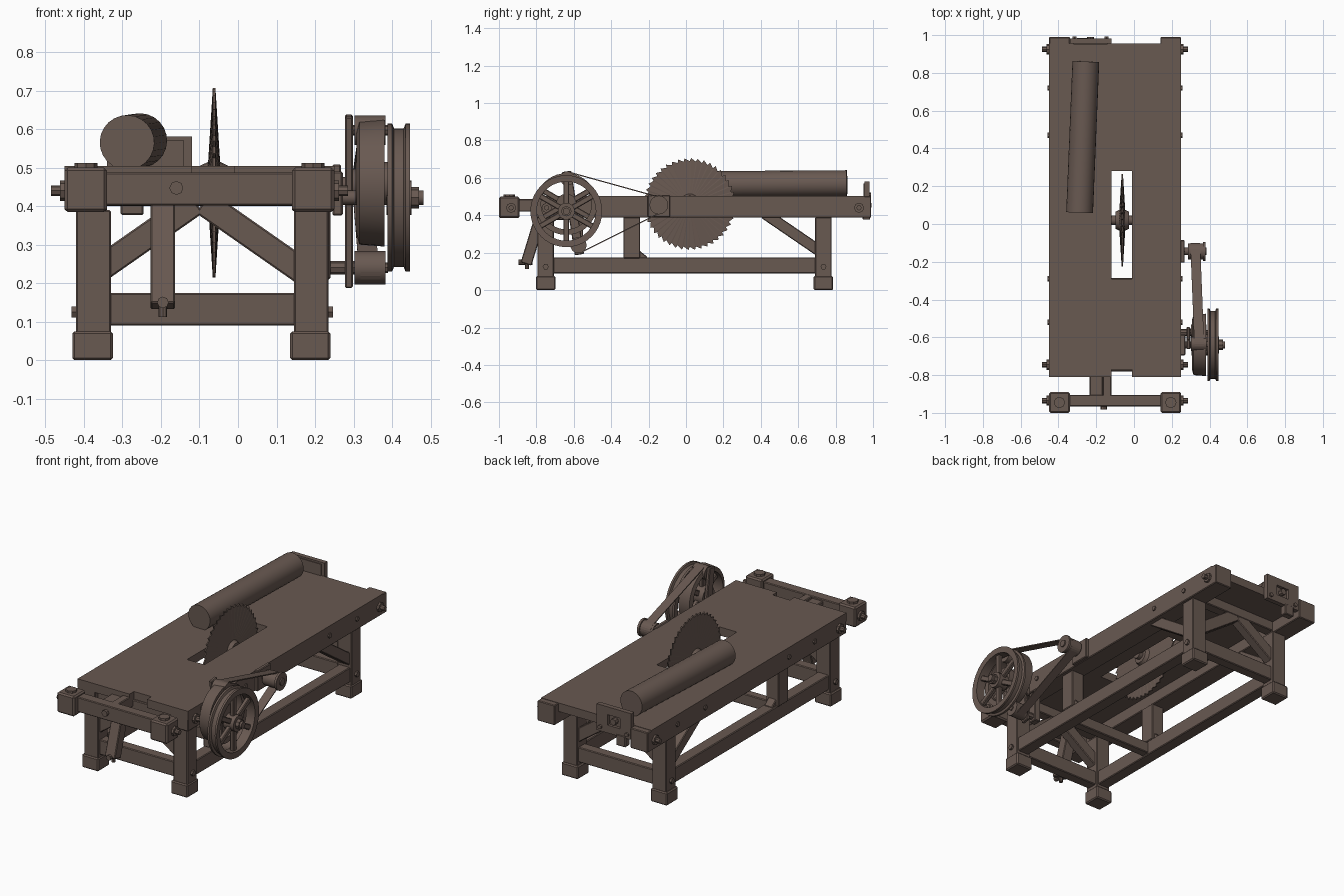
import bpy, bmesh, math
from mathutils import Vector
from mathutils.geometry import convex_hull_2d

cube = bpy.data.objects.get("Cube")
if cube:
    bpy.data.objects.remove(cube)

wood = bpy.data.materials.new("weathered_brown")
wood.use_nodes = True
colour = (0.14, 0.10, 0.083, 1)
wood.diffuse_color = colour
wood.node_tree.nodes["Principled BSDF"].inputs["Base Color"].default_value = colour


def finish(name, bm, smooth=False, bevel=0):
    bmesh.ops.recalc_face_normals(bm, faces=bm.faces)
    mesh = bpy.data.meshes.new(name)
    bm.to_mesh(mesh)
    bm.free()
    obj = bpy.data.objects.new(name, mesh)
    bpy.context.collection.objects.link(obj)
    mesh.materials.append(wood)
    if bevel:
        mod = obj.modifiers.new("worn_edges", "BEVEL")
        mod.width = bevel
        mod.segments = 1
    if smooth:
        bpy.ops.object.select_all(action="DESELECT")
        obj.select_set(True)
        bpy.context.view_layer.objects.active = obj
        bpy.ops.object.shade_smooth_by_angle(angle=math.radians(40))
    return obj


def box(name, x, y, z, bevel=0.004):
    """Box from its (low, high) extent on each axis."""
    bm = bmesh.new()
    bmesh.ops.create_cube(bm, size=1)
    for v in bm.verts:
        v.co = Vector([(a + b) / 2 + c * (b - a) for (a, b), c in zip((x, y, z), v.co)])
    return finish(name, bm, bevel=bevel)


def beam(name, a, b, width, depth, side):
    """Beam between two points; width runs along the side direction."""
    a, b, side = Vector(a), Vector(b), Vector(side)
    up = (b - a).cross(side).normalized()
    bm = bmesh.new()
    ends = []
    for p in (a, b):
        ends.append([bm.verts.new(p + side * width / 2 * i + up * depth / 2 * j)
                     for i, j in ((-1, -1), (1, -1), (1, 1), (-1, 1))])
    for ring_verts in ends:
        bm.faces.new(ring_verts)
    for k in range(4):
        n = (k + 1) % 4
        bm.faces.new((ends[0][k], ends[0][n], ends[1][n], ends[1][k]))
    return finish(name, bm, bevel=0.004)


def rod(name, a, b, r, sides=20, r2=None):
    a, b = Vector(a), Vector(b)
    bm = bmesh.new()
    bmesh.ops.create_cone(bm, cap_ends=True, segments=sides, radius1=r,
                          radius2=r if r2 is None else r2, depth=(b - a).length)
    rot = Vector((0, 0, 1)).rotation_difference(b - a).to_matrix()
    for v in bm.verts:
        v.co = rot @ v.co + (a + b) / 2
    return finish(name, bm, smooth=sides > 8)


def ring(name, profile, y, z, steps=40):
    """Closed (x, radius) profile turned about an axis along x."""
    bm = bmesh.new()
    rows = []
    for s in range(steps):
        t = math.tau * s / steps
        rows.append([bm.verts.new((x, y + r * math.cos(t), z + r * math.sin(t)))
                     for x, r in profile])
    for s in range(steps):
        p, q = rows[s], rows[(s + 1) % steps]
        for k in range(len(profile)):
            n = (k + 1) % len(profile)
            bm.faces.new((p[k], p[n], q[n], q[k]))
    return finish(name, bm, smooth=True)


MID = -0.10
SIDES = (("right", -0.45, -0.34, -1), ("left", 0.14, 0.25, 1))

# Table top: flush planks around the saw slot, with a notch at the front
for name, x, y in (("right", (-0.45, -0.12), (-0.81, 0.955)),
                   ("left", (-0.01, 0.25), (-0.81, 0.955)),
                   ("back", (-0.12, -0.01), (0.28, 0.955)),
                   ("front", (-0.12, -0.01), (-0.77, -0.29))):
    box(f"top_plank_{name}", x, y, (0.455, 0.504), 0)

# Side frames: rail, legs, feet, stretcher, post and brace
for side, lo, hi, sign in SIDES:
    box(f"rail_{side}", (lo, hi), (-0.81, 0.99), (0.387, 0.502))
    box(f"vise_block_{side}", (lo, hi), (-1.0, -0.89), (0.385, 0.5), 0.008)
    leg_lo, leg_hi = (lo + 0.03, hi + 0.01) if sign < 0 else (lo + 0.005, hi - 0.015)
    outer = leg_lo if sign < 0 else leg_hi
    mid = (leg_lo + leg_hi) / 2
    for end, y in (("front", -0.75), ("back", 0.735)):
        box(f"{end}_leg_{side}", (leg_lo, leg_hi), (y - 0.044, y + 0.044), (0.06, 0.39))
        box(f"{end}_foot_{side}", (leg_lo - 0.01, leg_hi + 0.005),
            (y - 0.052, y + 0.052), (0, 0.075), 0.006)
        rod(f"{end}_leg_bolt_{side}", (outer, y, 0.125), (outer + sign * 0.012, y, 0.125), 0.016, 6)
    box(f"stretcher_{side}", (mid - 0.035, mid + 0.035), (-0.72, 0.70), (0.09, 0.175))
    box(f"middle_post_{side}", (mid - 0.04, mid + 0.04), (-0.335, -0.245), (0.17, 0.39))
    beam(f"post_gusset_{side}", (mid, -0.265, 0.205), (mid, -0.215, 0.165), 0.05, 0.03, (1, 0, 0))
    beam(f"side_brace_{side}", (mid, 0.72, 0.205), (mid, 0.42, 0.41), 0.065, 0.06, (1, 0, 0))

    # Bolts along the outside of the rails
    face = lo if sign < 0 else hi
    for y in (-0.935, -0.745, 0.925):
        rod(f"rail_washer_{side}", (face, y, 0.44), (face + sign * 0.012, y, 0.44), 0.027, 8)
        rod(f"rail_bolt_{side}", (face, y, 0.44), (face + sign * 0.036, y, 0.44), 0.014, 8)
    for y in (-0.52, -0.29, 0.47, 0.72):
        rod(f"rail_peg_{side}", (face, y, 0.45), (face + sign * 0.007, y, 0.45), 0.014, 6)
    top = (lo + hi) / 2
    rod(f"vise_peg_{side}", (top, -0.945, 0.5), (top, -0.945, 0.512), 0.03, 8)

# Cross members and diagonal braces at both ends
for end, y in (("front", -0.75), ("back", 0.735)):
    box(f"{end}_cross_stretcher", (-0.35, 0.16), (y - 0.03, y + 0.03), (0.09, 0.175))
    box(f"{end}_top_cross", (-0.35, 0.15), (y - 0.03, y + 0.03), (0.40, 0.46))
    for sign in (-1, 1):
        beam(f"{end}_brace", (MID + sign * 0.275, y, 0.225),
             (MID + sign * 0.01, y, 0.41), 0.055, 0.068, (0, 1, 0))
box("middle_cross_stretcher", (-0.35, 0.16), (-0.335, -0.285), (0.10, 0.165))

# Front vise bar, tongue and hanging lever
box("vise_bar", (-0.35, 0.15), (-0.965, -0.905), (0.402, 0.487))
rod("vise_bar_bolt", (-0.16, -0.955, 0.447), (-0.16, -0.982, 0.447), 0.018, 8)
box("vise_tongue", (-0.165, -0.12), (-0.96, -0.76), (0.42, 0.486))
beam("hanging_lever", (-0.195, -0.77, 0.42), (-0.195, -0.855, 0.14), 0.064, 0.06, (1, 0, 0))
rod("lever_pin", (-0.195, -0.895, 0.15), (-0.195, -0.82, 0.15), 0.015, 8)
rod("lever_tip", (-0.195, -0.85, 0.112), (-0.195, -0.85, 0.16), 0.011, 8)
box("lever_hinge", (-0.235, -0.165), (-0.92, -0.77), (0.42, 0.475))

# Back stop: a slotted plate with a latch and a peg below
for x, z in (((-0.34, -0.12), (0.535, 0.58)), ((-0.34, -0.12), (0.43, 0.475)),
             ((-0.34, -0.27), (0.47, 0.54)), ((-0.19, -0.12), (0.47, 0.54))):
    box("back_stop", x, (0.955, 0.982), z, 0)
box("back_stop_backing", (-0.32, -0.14), (0.95, 0.965), (0.44, 0.57), 0)
rod("back_stop_latch", (-0.23, 0.96, 0.505), (-0.23, 0.99, 0.505), 0.018, 8)
box("back_stop_peg", (-0.305, -0.245), (0.945, 0.985), (0.377, 0.44))
for x in (-0.315, -0.145):
    rod("back_stop_bolt", (x, 0.975, 0.455), (x, 0.992, 0.455), 0.012, 6)

# Log waiting on the table
rod("log", (-0.288, 0.06, 0.565), (-0.255, 0.86, 0.57), 0.071, 24)

# Toothed saw blade, thick at the hub and thin at the rim
SAW = Vector((-0.062, 0.02, 0.46))
bm = bmesh.new()
teeth = 44
hubs = [bm.verts.new(SAW + Vector((s * 0.019, 0, 0))) for s in (-1, 1)]
rims = [[], []]
for k in range(teeth):
    for shift, radius in ((0, 0.229), (0.2, 0.246)):
        t = -math.tau * (k + shift) / teeth
        for rim, s in zip(rims, (-1, 1)):
            rim.append(bm.verts.new(SAW + Vector((s * 0.0035, radius * math.cos(t),
                                                  radius * math.sin(t)))))
for k in range(2 * teeth):
    n = (k + 1) % (2 * teeth)
    for hub, rim in zip(hubs, rims):
        bm.faces.new((hub, rim[k], rim[n]))
    bm.faces.new((rims[0][k], rims[0][n], rims[1][n], rims[1][k]))
finish("saw_blade", bm)
for s in (-1, 1):
    rod("saw_flange", SAW, SAW + Vector((s * 0.036, 0, 0)), 0.062, 20, 0.045)
    rod("saw_hub", SAW, SAW + Vector((s * 0.06, 0, 0)), 0.026, 12)

# Saw pulley and its bearing plate
PY, PZ = -0.145, 0.455
box("bearing_plate", (0.245, 0.268), (PY - 0.06, PY + 0.06), (0.39, 0.508))
rod("pulley_shaft", (0.2, PY, PZ), (0.385, PY, PZ), 0.02, 12)
rod("pulley", (0.285, PY, PZ), (0.37, PY, PZ), 0.043)
rod("pulley_cap", (0.365, PY, PZ), (0.378, PY, PZ), 0.05)

# Flywheel with grooved rim, inner drive wheel, spokes and axle
WY, WZ, DZ = -0.64, 0.422, 0.46
ring("flywheel_rim", [(0.39, 0.158), (0.445, 0.158), (0.447, 0.192), (0.435, 0.192),
                      (0.43, 0.18), (0.405, 0.18), (0.40, 0.192), (0.388, 0.192)], WY, WZ)
ring("drive_wheel_rim", [(0.308, 0.135), (0.38, 0.135), (0.38, 0.165), (0.315, 0.16)], WY, DZ)
rod("wheel_axle", (0.2, WY, WZ), (0.482, WY, WZ), 0.019, 12)
rod("axle_nut", (0.448, WY, WZ), (0.47, WY, WZ), 0.028, 8)
rod("flywheel_hub", (0.385, WY, WZ), (0.45, WY, WZ), 0.045)
rod("drive_wheel_hub", (0.305, WY, DZ), (0.39, WY, DZ), 0.055)
for k in range(6):
    t = math.tau * k / 6 + math.pi / 6
    arm = Vector((0, math.cos(t), math.sin(t)))
    for name, x, z, r in (("flywheel_spoke", 0.418, WZ, 0.165),
                          ("drive_wheel_spoke", 0.345, DZ, 0.145)):
        hub = Vector((x, WY, z))
        beam(name, hub + arm * 0.03, hub + arm * r, 0.024, 0.03, (1, 0, 0))
box("axle_bearing", (0.245, 0.272), (WY - 0.055, WY + 0.055), (0.375, 0.49))

# Tension arm with two rollers, and the belt run from them round the saw pulley
rollers = ((-0.635, 0.597, 0.038), (-0.575, 0.24, 0.043))
beam("tension_arm", (0.288, -0.638, 0.635), (0.288, -0.57, 0.19), 0.02, 0.05, (1, 0, 0))
for y, z, r in rollers:
    rod("tension_roller", (0.302, y, z), (0.383, y, z), r)
    rod("roller_pin", (0.28, y, z), (0.39, y, z), 0.014, 8)
rod("lower_roller_stay", (0.225, -0.575, 0.24), (0.31, -0.575, 0.24), 0.018, 8)
box("lower_stay_post", (0.2, 0.24), (-0.60, -0.55), (0.21, 0.40))

points = [(y + r * math.cos(k * math.tau / 24), z + r * math.sin(k * math.tau / 24))
          for y, z, r in (*rollers, (PY, PZ, 0.044)) for k in range(24)]
loop = [points[i] for i in convex_hull_2d(points)]
bm = bmesh.new()
edges = [[bm.verts.new((x - 0.04 * (y + 0.6), y, z)) for y, z in loop] for x in (0.318, 0.37)]
for k in range(len(loop)):
    n = (k + 1) % len(loop)
    # The run between the two rollers stays open in front of the drive wheel
    if not (loop[k][0] < -0.5 and loop[n][0] < -0.5 and abs(loop[k][1] - loop[n][1]) > 0.2):
        bm.faces.new((edges[0][k], edges[0][n], edges[1][n], edges[1][k]))
belt = finish("drive_belt", bm)
belt.modifiers.new("belt_thickness", "SOLIDIFY").thickness = 0.006
